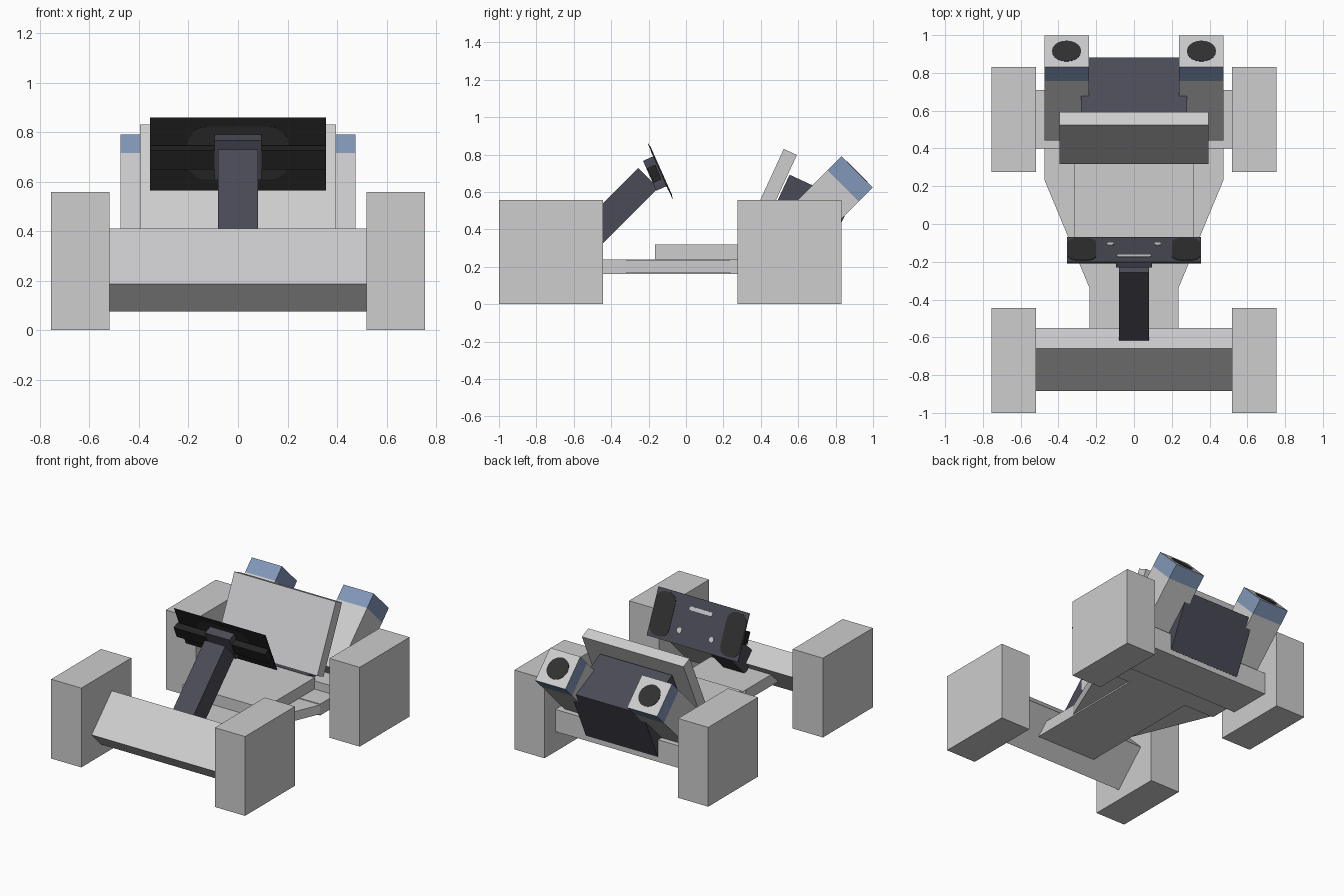
import bpy, bmesh
from math import radians, sin, cos, pi
from mathutils import Matrix, Vector

cube = bpy.data.objects.get("Cube")
if cube:
    bpy.data.objects.remove(cube, do_unlink=True)


def material(name, rgb):
    m = bpy.data.materials.new(name)
    m.use_nodes = True
    m.diffuse_color = (*rgb, 1)
    m.node_tree.nodes["Principled BSDF"].inputs["Base Color"].default_value = (*rgb, 1)
    return m


LIGHT = material("light grey", (0.61, 0.61, 0.62))
BLUE = material("dull blue", (0.22, 0.31, 0.48))
DARK = material("slate grey", (0.07, 0.07, 0.095))
CHAR = material("charcoal", (0.03, 0.03, 0.03))
BLACK = material("black", (0.017, 0.017, 0.017))


def finish(name, bm, mats):
    bmesh.ops.recalc_face_normals(bm, faces=bm.faces)
    mesh = bpy.data.meshes.new(name)
    bm.to_mesh(mesh)
    bm.free()
    ob = bpy.data.objects.new(name, mesh)
    bpy.context.collection.objects.link(ob)
    for m in mats:
        mesh.materials.append(m)
    return ob


def box(name, center, size, mat, tilt=0):
    """Box tilted about the x axis, in degrees."""
    bm = bmesh.new()
    bmesh.ops.create_cube(bm, size=1)
    turn = Matrix.Rotation(radians(tilt), 4, 'X')
    bm.transform(Matrix.Translation(center) @ turn @ Matrix.Diagonal((*size, 1)))
    return finish(name, bm, [mat])


def prism(name, points, depth, mat, place):
    """Outline in local XY, extruded by depth along local z."""
    bm = bmesh.new()
    face = bm.faces.new([bm.verts.new((x, y, 0)) for x, y in points])
    ext = bmesh.ops.extrude_face_region(bm, geom=[face])
    verts = [g for g in ext["geom"] if isinstance(g, bmesh.types.BMVert)]
    bmesh.ops.translate(bm, verts=verts, vec=(0, 0, depth))
    bm.transform(place)
    return finish(name, bm, [mat])


def round_plate(name, center, width, height, radius, mat, tilt):
    """Thin plate with round corners, facing along the tilted y axis."""
    pts = []
    for k, (sx, sy) in enumerate([(1, 1), (-1, 1), (-1, -1), (1, -1)]):
        for i in range(6):
            a = k * pi / 2 + i * pi / 10
            pts.append((sx * (width / 2 - radius) + radius * cos(a),
                        sy * (height / 2 - radius) + radius * sin(a)))
    # drop coincident corner points
    pts = [p for i, p in enumerate(pts) if (Vector(p) - Vector(pts[i - 1])).length > 1e-5]
    turn = Matrix.Rotation(radians(tilt + 90), 4, 'X')
    return prism(name, pts, 0.004, mat,
                 Matrix.Translation(center) @ turn @ Matrix.Translation((0, 0, -0.002)))


SIDES = (("left", 1), ("right", -1))

# Wheels
for side, s in SIDES:
    for end, y in (("front", -0.722), ("rear", 0.553)):
        box(f"{end}_{side}_wheel", (s * 0.637, y, 0.279), (0.235, 0.555, 0.558), LIGHT)

# Axles and floor
box("front_axle", (0, -0.7175, 0.2425), (1.04, 0.318, 0.156), LIGHT, 45)
box("rear_axle", (0, 0.555, 0.22), (1.04, 0.31, 0.156), LIGHT)
box("floor_spine", (0, -0.23, 0.2), (0.47, 0.94, 0.08), LIGHT)
box("rear_floor", (0, 0.46, 0.2), (0.95, 0.45, 0.08), LIGHT)
for side, s in SIDES:
    flare = [(s * 0.235, -0.34), (s * 0.475, 0.235), (s * 0.235, 0.235)]
    prism(f"{side}_floor_flare", flare, 0.065, LIGHT, Matrix.Translation((0, 0, 0.17)))

# Seat and engine block behind it
box("seat_cushion", (0, 0.12, 0.28), (0.63, 0.57, 0.08), LIGHT)
box("seat_back", (0, 0.455, 0.591), (0.79, 0.077, 0.49), LIGHT, -24.8)
box("engine_block", (0, 0.633, 0.435), (0.56, 0.36, 0.4), DARK, -24.8)

# Exhausts with blue bands and dark openings
tip = Vector((0, 0.915, 0.707))
axis = Vector((0, 1, 1)).normalized()
for side, s in SIDES:
    end = tip + Vector((s * 0.357, 0, 0))
    box(f"{side}_exhaust", end - axis * 0.3275, (0.235, 0.445, 0.235), LIGHT, 45)
    band = box(f"{side}_exhaust_band", end - axis * 0.0525, (0.235, 0.105, 0.235), BLUE, 45)
    band.data.materials.append(LIGHT)
    for p in band.data.polygons:
        if p.normal.dot(axis) > 0.9:
            p.material_index = 1
    round_plate(f"{side}_exhaust_opening", end, 0.155, 0.155, 0.0775, CHAR, 45)

# Steering column
box("steering_column", (0, -0.4, 0.477), (0.16, 0.56, 0.152), DARK, 45)

# Steering head and dashboard, laid out in the tilted plane of the panel
TILT = 24
up = Vector((0, -sin(radians(TILT)), cos(radians(TILT))))
out = Vector((0, cos(radians(TILT)), sin(radians(TILT))))


def on_panel(u, v, w):
    return Vector((u, -0.135, 0.7125)) + up * v + out * w


box("steering_head", on_panel(0, 0, -0.035), (0.19, 0.06, 0.175), DARK, TILT)
box("handlebar", on_panel(0, 0, -0.038), (0.71, 0.048, 0.085), BLACK, TILT)
panel = box("dashboard", on_panel(0, 0, -0.002), (0.71, 0.004, 0.322), DARK, TILT)
panel.data.materials.append(BLACK)
for p in panel.data.polygons:
    if p.normal.dot(out) < -0.9:
        p.material_index = 1
round_plate("dashboard_front_patch", on_panel(0, 0.005, -0.004), 0.41, 0.235, 0.08, CHAR, TILT)
for side, s in SIDES:
    round_plate(f"{side}_dash_grip", on_panel(s * 0.275, 0, 0.001), 0.15, 0.29, 0.06, CHAR, TILT)
    round_plate(f"{side}_dash_lamp", on_panel(s * 0.125, -0.07, 0.001), 0.035, 0.035, 0.0175, LIGHT, TILT)
round_plate("dash_slot", on_panel(0, 0.085, 0.001), 0.18, 0.025, 0.0125, LIGHT, TILT)
